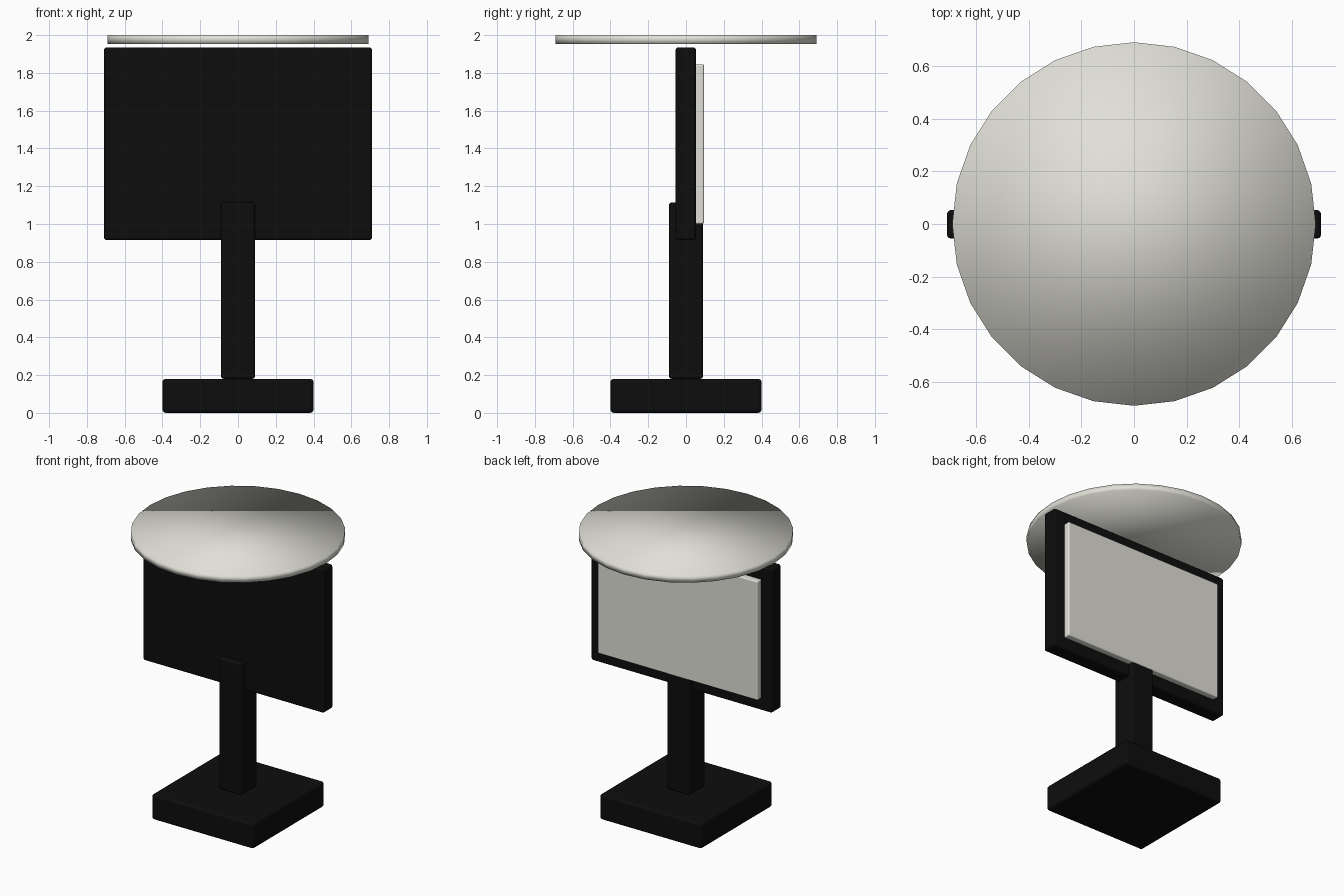
import bpy

if "Cube" in bpy.data.objects:
    bpy.data.objects.remove(bpy.data.objects["Cube"])


def material(name, rgb):
    m = bpy.data.materials.new(name)
    m.diffuse_color = (*rgb, 1.0)
    m.use_nodes = True
    m.node_tree.nodes["Principled BSDF"].inputs["Base Color"].default_value = m.diffuse_color
    return m


black = material("matte black", (0.004, 0.004, 0.004))
ivory = material("warm ivory", (0.75, 0.74, 0.68))


def box(name, lo, hi, mat, bevel):
    """Rounded box between two opposite corners."""
    bpy.ops.mesh.primitive_cube_add(
        size=1, location=[(a + b) / 2 for a, b in zip(lo, hi)])
    ob = bpy.context.object
    ob.name = name
    ob.scale = [b - a for a, b in zip(lo, hi)]
    bpy.ops.object.transform_apply(location=False, rotation=False, scale=True)
    ob.data.materials.append(mat)
    bpy.ops.object.shade_smooth()
    mod = ob.modifiers.new("rounded edges", 'BEVEL')
    mod.width = bevel
    mod.segments = 3
    mod.harden_normals = True
    return ob


# Stand
box("base", (-0.4, -0.4, 0.0), (0.4, 0.4, 0.18), black, 0.018)
box("post", (-0.09, -0.09, 0.18), (0.09, 0.09, 1.115), black, 0.015)

# Upright board with the pale plate on its back
box("panel", (-0.71, -0.055, 0.915), (0.71, 0.053, 1.935), black, 0.015)
box("panel_face", (-0.628, 0.045, 1.0), (0.628, 0.096, 1.845), ivory, 0.01)

# Round disc floating above, fully smooth shaded
bpy.ops.mesh.primitive_cylinder_add(
    vertices=28, radius=0.69, depth=0.046, location=(0, 0, 1.977))
disc = bpy.context.object
disc.name = "top_disc"
disc.data.materials.append(ivory)
bpy.ops.object.shade_smooth()
